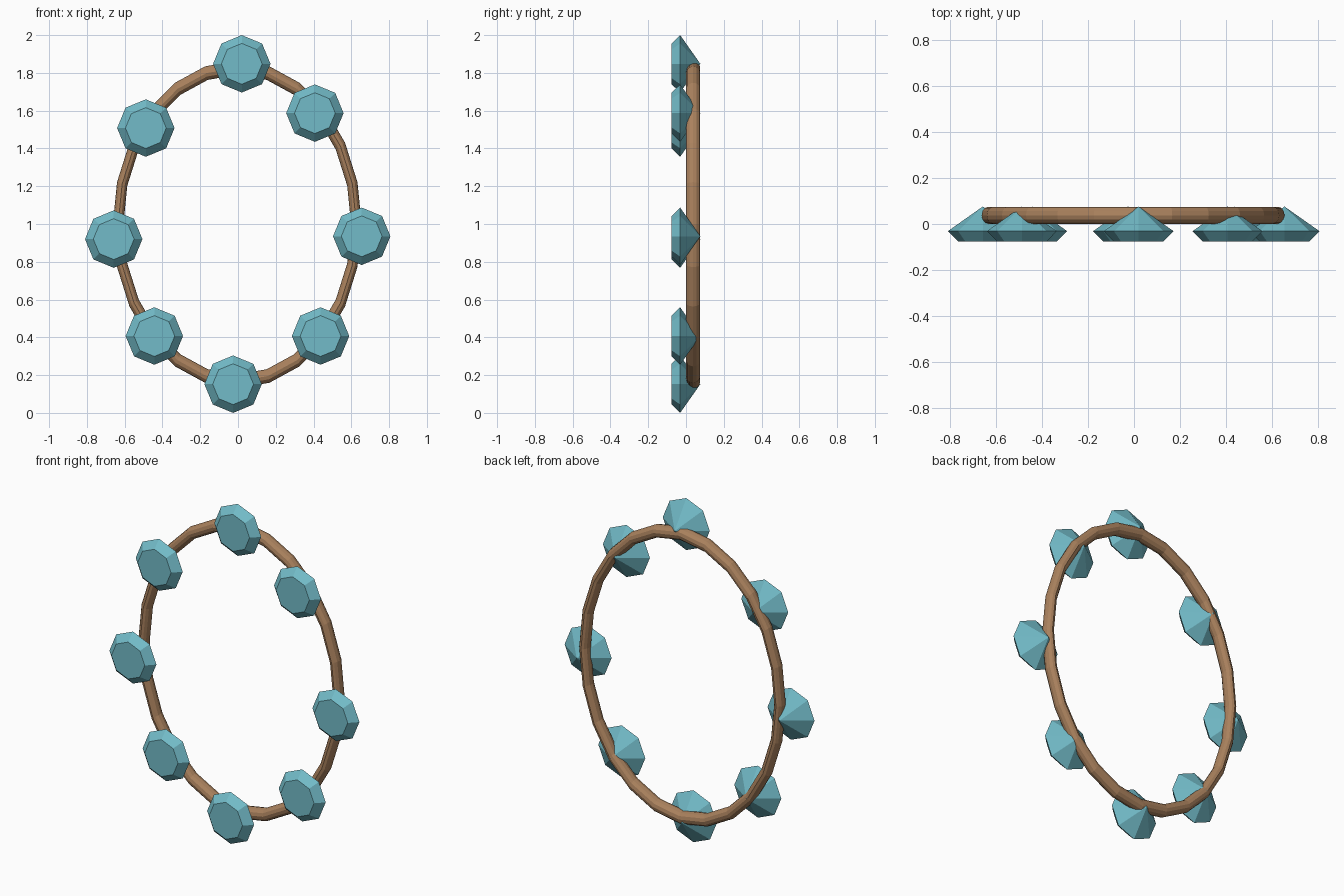
import bpy, bmesh, math

if "Cube" in bpy.data.objects:
    bpy.data.objects.remove(bpy.data.objects["Cube"])


def material(name, color):
    m = bpy.data.materials.new(name)
    m.diffuse_color = color
    m.use_nodes = True
    m.node_tree.nodes["Principled BSDF"].inputs["Base Color"].default_value = m.diffuse_color
    return m


wood = material("brown_band", (0.40, 0.22, 0.11, 1))
gem_mat = material("teal_gem", (0.17, 0.50, 0.58, 1))

# Oval band: a low-poly torus squeezed in x
bpy.ops.mesh.primitive_torus_add(
    major_segments=24, minor_segments=12, major_radius=0.83, minor_radius=0.037,
    location=(-0.004, 0.038, 0.997), rotation=(math.pi / 2, 0, 0))
band = bpy.context.object
band.name = "oval_band"
band.scale = (0.76, 1, 1)
band.data.materials.append(wood)

# Cut gem: flat table at the front, girdle, point at the back
SIDES = 8
bm = bmesh.new()


def octagon(radius, y):
    return [bm.verts.new((radius * math.cos(2 * math.pi * i / SIDES), y,
                          radius * math.sin(2 * math.pi * i / SIDES)))
            for i in range(SIDES)]


table = octagon(0.108, -0.076)
girdle = octagon(0.152, -0.031)
point = bm.verts.new((0, 0.076, 0))
bm.faces.new(table)
for i in range(SIDES):
    j = (i + 1) % SIDES
    bm.faces.new((table[i], girdle[i], girdle[j], table[j]))
    bm.faces.new((girdle[i], point, girdle[j]))
bmesh.ops.recalc_face_normals(bm, faces=bm.faces)
gem_mesh = bpy.data.meshes.new("gem")
bm.to_mesh(gem_mesh)
bm.free()
gem_mesh.materials.append(gem_mat)

# Gems set around the band, clockwise from the top (x, z)
spots = [(0.02, 1.848), (0.407, 1.587), (0.655, 0.935), (0.437, 0.407),
         (-0.026, 0.152), (-0.443, 0.407), (-0.658, 0.92), (-0.488, 1.508)]
for n, (x, z) in enumerate(spots, 1):
    gem = bpy.data.objects.new(f"gem_{n}", gem_mesh)
    gem.location = (x, 0, z)
    bpy.context.collection.objects.link(gem)
